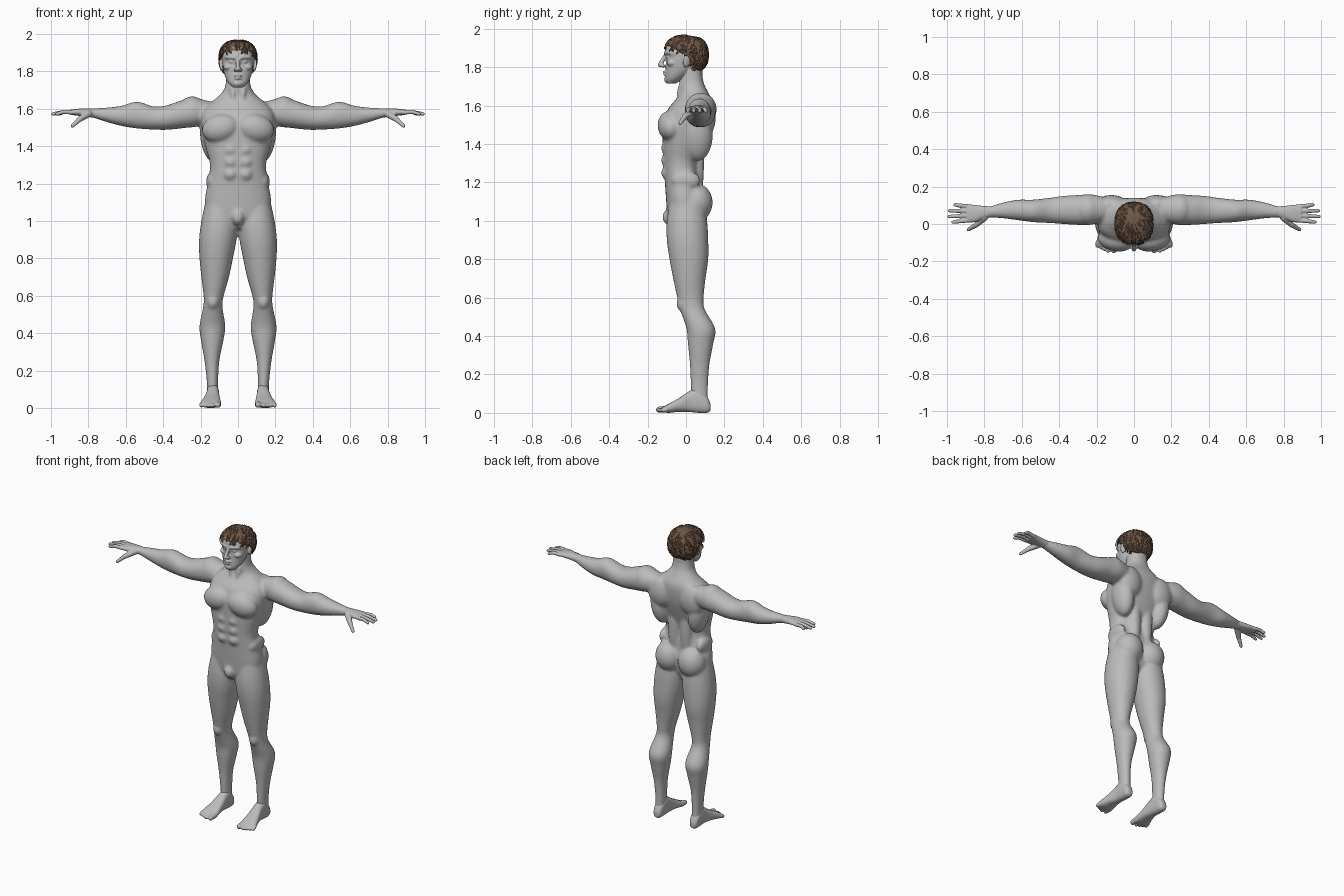
import bpy
import bmesh
import random
from math import sin, cos, tau
from mathutils import Vector, Matrix, Euler

default_cube = bpy.data.objects.get("Cube")
if default_cube:
    bpy.data.objects.remove(default_cube, do_unlink=True)

X, Y, Z = 0, 1, 2


def make_material(name, colour):
    mat = bpy.data.materials.new(name)
    mat.use_nodes = True
    mat.diffuse_color = (*colour, 1)
    shader = next(n for n in mat.node_tree.nodes if n.type == "BSDF_PRINCIPLED")
    shader.inputs["Base Color"].default_value = (*colour, 1)
    shader.inputs["Roughness"].default_value = .7
    return mat


skin = make_material("grey skin", (.5, .5, .5))
hair_brown = make_material("brown hair", (.16, .095, .06))


def signed_power(value, power):
    return abs(value) ** power * (1 if value >= 0 else -1)


def resample(stations, steps=4):
    """Smooth curve through the stations of a limb."""
    rows, last = [], len(stations) - 1
    for i in range(last):
        a, b, c, d = (stations[min(max(i + k, 0), last)] for k in (-1, 0, 1, 2))
        for s in range(steps):
            t = s / steps
            rows.append([q + t / 2 * (r - p + t * (2 * p - 5 * q + 4 * r - w
                         + t * (3 * (q - r) + w - p)))
                         for p, q, r, w in zip(a, b, c, d)])
    return rows + [stations[-1]]


def loft(bm, axis, stations, power=2.3, sides=32):
    """Closed tube; each station is (position, u min, u max, v min, v max)."""
    u, v = [k for k in (X, Y, Z) if k != axis]
    rings = []
    for pos, u0, u1, v0, v1 in resample(stations):
        ring = []
        for k in range(sides):
            angle = tau * k / sides
            p = Vector()
            p[axis] = pos
            p[u] = (u0 + u1) / 2 + (u1 - u0) / 2 * signed_power(cos(angle), 2 / power)
            p[v] = (v0 + v1) / 2 + (v1 - v0) / 2 * signed_power(sin(angle), 2 / power)
            ring.append(bm.verts.new(p))
        rings.append(ring)
    for low, high in zip(rings, rings[1:]):
        for k in range(sides):
            n = (k + 1) % sides
            bm.faces.new((low[k], low[n], high[n], high[k]))
    bm.faces.new(rings[0][::-1])
    bm.faces.new(rings[-1])


def ball(bm, centre, radii, turn=(0, 0, 0)):
    """Ellipsoid for a muscle or a facial feature."""
    matrix = Matrix.LocRotScale(Vector(centre), Euler(turn), Vector(radii))
    bmesh.ops.create_uvsphere(bm, u_segments=32, v_segments=20, radius=1, matrix=matrix)


def rod(bm, start, end, r_start, r_end):
    """Round-ended tapering rod for a finger, toe or ridge."""
    a, b = Vector(start), Vector(end)
    matrix = Matrix.LocRotScale((a + b) / 2, (b - a).to_track_quat("Z", "Y"), None)
    bmesh.ops.create_cone(bm, cap_ends=True, segments=16, radius1=r_start,
                          radius2=r_end, depth=(b - a).length, matrix=matrix)
    ball(bm, a, [r_start] * 3)
    ball(bm, b, [r_end] * 3)


def finish(bm, name, mat):
    bmesh.ops.recalc_face_normals(bm, faces=bm.faces[:])
    mesh = bpy.data.meshes.new(name)
    bm.to_mesh(mesh)
    bm.free()
    mesh.materials.append(mat)
    obj = bpy.data.objects.new(name, mesh)
    bpy.context.collection.objects.link(obj)
    return obj


def sculpt(bm, name, voxel, smoothing):
    """Mirror the left half, fuse all pieces into one skin and soften it."""
    obj = finish(bm, name, skin)
    mirror = obj.modifiers.new("Mirror", "MIRROR")
    mirror.use_mirror_merge = False
    remesh = obj.modifiers.new("Fuse", "REMESH")
    remesh.mode = "VOXEL"
    remesh.voxel_size = voxel
    remesh.use_smooth_shade = True
    soften = obj.modifiers.new("Soften", "SMOOTH")
    soften.factor = .5
    soften.iterations = smoothing


# Torso and neck: height, half width, front, back
body = bmesh.new()
torso = [(.96, .07, -.07, .05), (1.02, .16, -.095, .08), (1.1, .178, -.103, .085),
         (1.2, .163, -.11, .078), (1.3, .15, -.118, .068), (1.4, .175, -.122, .1),
         (1.5, .195, -.12, .13), (1.58, .19, -.095, .14), (1.63, .15, -.055, .135),
         (1.67, .1, -.032, .115), (1.72, .068, -.035, .092), (1.8, .062, -.03, .08)]
loft(body, Z, [(z, -w, w, front, back) for z, w, front, back in torso])

# Arm down to the wrist
loft(body, X, [(.12, .03, .13, 1.53, 1.63), (.22, -.003, .158, 1.505, 1.655),
               (.3, -.005, .155, 1.495, 1.645), (.38, 0, .15, 1.487, 1.618),
               (.45, .005, .14, 1.488, 1.612), (.54, .01, .13, 1.494, 1.638),
               (.62, .02, .13, 1.507, 1.616), (.7, .03, .115, 1.528, 1.606),
               (.77, .035, .095, 1.55, 1.602), (.81, .035, .093, 1.555, 1.6)], 2.1)

# Leg down to the ankle
loft(body, Z, [(1.12, .03, .17, -.08, .09), (1, .004, .196, -.1, .11),
               (.9, .008, .208, -.1, .116), (.8, .027, .206, -.086, .116),
               (.7, .048, .196, -.067, .102), (.6, .076, .184, -.046, .092),
               (.54, .083, .186, -.032, .097), (.44, .068, .206, .002, .152),
               (.36, .078, .198, .01, .142), (.25, .1, .179, .02, .122),
               (.14, .106, .167, .025, .115), (.05, .105, .165, .03, .115)], 2.1)

# Muscles of the left side
ball(body, (.095, -.085, 1.495), (.1, .062, .075), (0, .25, .15))    # chest
ball(body, (.245, .077, 1.583), (.075, .083, .083))                  # shoulder
ball(body, (.12, .105, 1.54), (.085, .05, .1))                       # shoulder blade
ball(body, (.14, .06, 1.45), (.062, .08, .14), (0, .12, 0))          # side of back
ball(body, (.045, .06, 1.33), (.04, .035, .24))                      # lower back
ball(body, (.085, .052, 1.095), (.09, .087, .1))                     # buttock
ball(body, (.135, -.015, .57), (.034, .035, .045))                   # kneecap
ball(body, (.14, 0, 1.21), (.03, .075, .05))                         # waist
ball(body, (.03, -.015, 1.69), (.012, .03, .07), (-.3, .15, 0))      # neck cord
for z in (1.25, 1.315, 1.38):
    ball(body, (.04, -.1, z), (.037, .029, .034))                    # belly
ball(body, (0, -.083, 1.02), (.035, .04, .045))                      # groin
sculpt(body, "body", .009, 6)

# Hands: palm, four fingers and a thumb
hand = bmesh.new()
loft(hand, X, [(.765, .037, .094, 1.552, 1.6), (.81, .025, .097, 1.557, 1.601),
               (.85, .01, .102, 1.562, 1.6), (.895, .008, .106, 1.567, 1.595)])
for base, side, tip in ((.02, .01, .968), (.045, .04, .989),
                        (.07, .071, .986), (.094, .103, .956)):
    rod(hand, (.885, base, 1.58), (.93, (base + side) / 2, 1.583), .0125, .011)
    rod(hand, (.93, (base + side) / 2, 1.583), (tip, side, 1.572), .011, .0095)
rod(hand, (.8, .035, 1.573), (.845, -.005, 1.545), .02, .015)
rod(hand, (.845, -.005, 1.545), (.885, -.03, 1.508), .014, .01)
sculpt(hand, "hands", .004, 3)

# Feet: heel to ball, then toes
foot = bmesh.new()
loft(foot, Y, [(.128, .12, .152, .012, .045), (.11, .107, .164, 0, .085),
               (.065, .102, .168, 0, .13), (.02, .1, .17, .004, .115),
               (-.04, .095, .185, .005, .075), (-.09, .09, .2, 0, .048),
               (-.12, .098, .196, .004, .03)], 2.5)
rod(foot, (.108, -.1, .02), (.108, -.14, .017), .019, .016)
for i in range(4):
    x = .136 + .019 * i
    rod(foot, (x, -.1, .02), (x + .002, -.143 + .009 * i, .013), .013, .011)
sculpt(foot, "feet", .005, 3)

# Head: skull, jaw and features
head = bmesh.new()
ball(head, (0, 0, 1.865), (.088, .108, .095))
face = [(1.714, .028, -.1, -.055), (1.74, .054, -.108, -.015), (1.78, .072, -.106, .03),
        (1.83, .082, -.103, .045), (1.855, .084, -.1, .05), (1.88, .084, -.111, .05),
        (1.93, .07, -.1, .05)]
loft(head, Z, [(z, -w, w, front, back) for z, w, front, back in face], 2.2)
loft(head, Z, [(1.69, -.062, .062, -.03, .085), (1.75, -.062, .062, -.03, .085),
               (1.82, -.06, .06, -.03, .085)])                        # top of neck
rod(head, (0, -.106, 1.865), (0, -.134, 1.812), .009, .013)           # nose
ball(head, (.013, -.12, 1.807), (.01, .013, .009))                    # nostril
rod(head, (.018, -.107, 1.873), (.06, -.088, 1.876), .01, .009)       # brow
ball(head, (.034, -.088, 1.851), (.016, .015, .01))                   # eye
ball(head, (.05, -.07, 1.822), (.028, .03, .02))                      # cheekbone
ball(head, (0, -.108, 1.776), (.024, .013, .006))                     # upper lip
ball(head, (0, -.106, 1.763), (.021, .013, .007))                     # lower lip
ball(head, (0, -.098, 1.735), (.026, .016, .017))                     # chin
ball(head, (.089, .005, 1.832), (.009, .021, .034), (-.2, .15, .35))  # ear
sculpt(head, "head", .0045, 3)

# Hair: a cap trimmed along the hairline and covered with short locks
centre = Vector((0, 0, 1.865))
radii = Vector((.1, .114, .1))


def scalp(direction, lift=0):
    """Point on the slightly boxy cap, raised by lift."""
    size = sum(abs(c) ** 2.4 for c in direction) ** (1 / 2.4)
    return centre + Vector([c / size * (r + lift) for c, r in zip(direction, radii)])


def hairline(y):
    if y < .02:
        return 1.852 + .06 * min(1, (.02 - y) / .1)
    return 1.852 - .085 * min(1, (y - .02) / .05)


cap = bmesh.new()
bmesh.ops.create_uvsphere(cap, u_segments=64, v_segments=48, radius=1)
for vert in cap.verts:
    vert.co = scalp(vert.co)
low = [f for f in cap.faces
       if f.calc_center_median().z < hairline(f.calc_center_median().y)]
bmesh.ops.delete(cap, geom=low, context="FACES")
for f in cap.faces:
    f.smooth = True
cap_obj = finish(cap, "hair_cap", hair_brown)
shell = cap_obj.modifiers.new("Thickness", "SOLIDIFY")
shell.thickness = .012

random.seed(4)
locks = bmesh.new()
crown = Vector((0, .35, 1)).normalized()
while len(locks.faces) < 2400:
    root = Vector([random.gauss(0, 1) for _ in range(3)]).normalized()
    spot = scalp(root)
    if spot.z < hairline(spot.y) + .006:
        continue
    flow = (root * crown.dot(root) - crown).normalized()
    across = root.cross(flow)
    flow = (flow + across * random.uniform(-.35, .35)).normalized()
    across = root.cross(flow)
    length, width = random.uniform(.25, .42), random.uniform(.05, .08)
    rows = []
    for t, spread, lift in ((0, .5, 0), (.35, 1, .005), (.7, .7, .006), (1, .1, .003)):
        middle = root + flow * length * t
        edge = across * width * spread
        rows.append([locks.verts.new(scalp(middle + edge * k, lift - .002 * abs(k)))
                     for k in (-1, 0, 1)])
    for a, b in zip(rows, rows[1:]):
        for k in (0, 1):
            locks.faces.new((a[k], b[k], b[k + 1], a[k + 1]))
finish(locks, "hair_locks", hair_brown)
